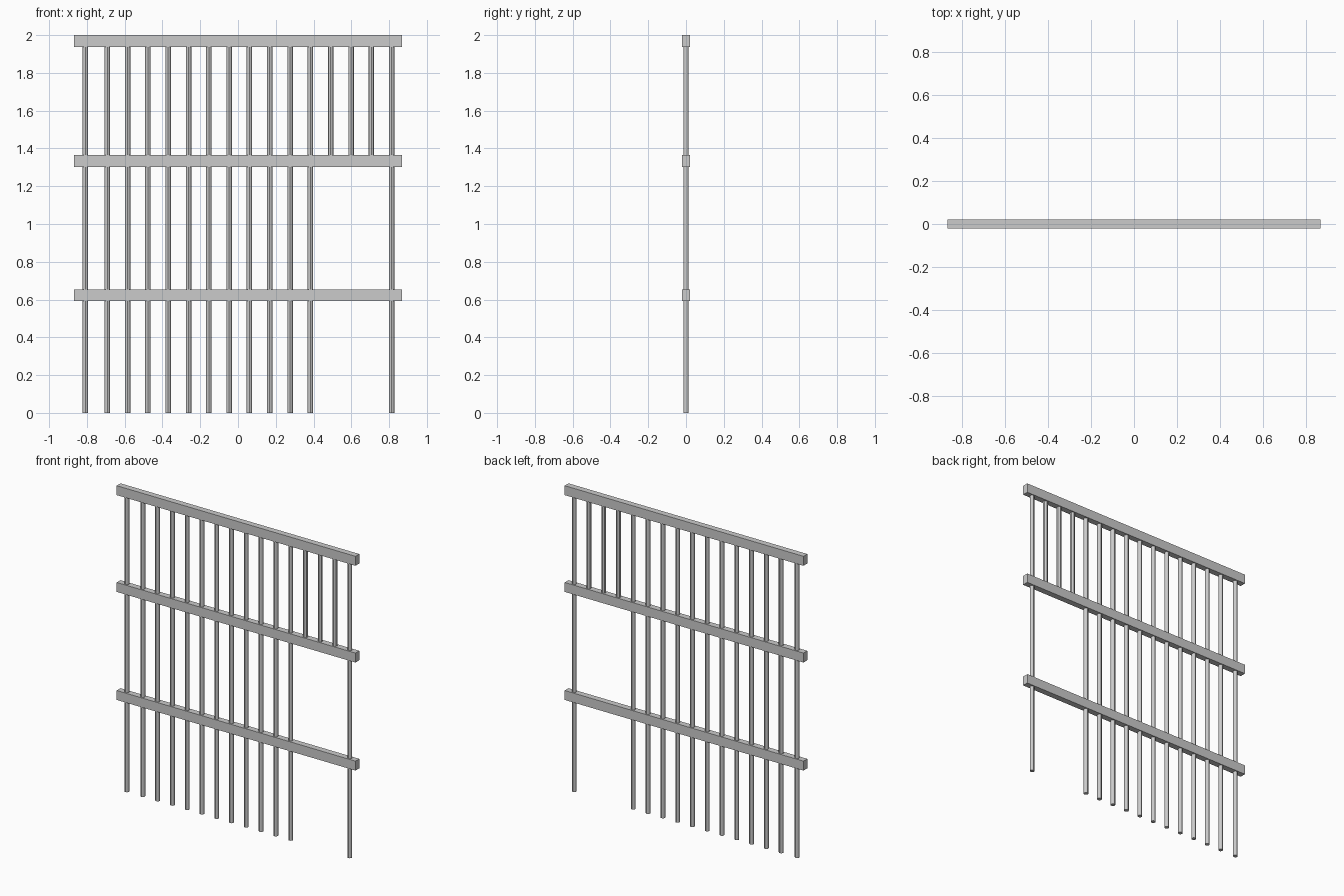
import bpy

cube = bpy.data.objects.get("Cube")
if cube:
    bpy.data.objects.remove(cube, do_unlink=True)

# One plain grey metal for the whole fence
grey = bpy.data.materials.new("grey metal")
grey.use_nodes = True
colour = (0.6, 0.6, 0.6, 1)
grey.diffuse_color = colour
grey.node_tree.nodes["Principled BSDF"].inputs["Base Color"].default_value = colour


def rail(name, bottom, top):
    bpy.ops.mesh.primitive_cube_add(size=1, location=(0, 0, (bottom + top) / 2))
    ob = bpy.context.object
    ob.name = name
    ob.scale = (1.736, 0.04, top - bottom)
    bpy.ops.object.transform_apply(location=False, rotation=False, scale=True)
    ob.data.materials.append(grey)


def bar(name, x, bottom, top):
    bpy.ops.mesh.primitive_cylinder_add(
        vertices=12, radius=0.0145, depth=top - bottom,
        location=(x, 0, (bottom + top) / 2))
    ob = bpy.context.object
    ob.name = name
    ob.data.materials.append(grey)
    bpy.ops.object.shade_smooth_by_angle()


# Horizontal rails
rail("top_rail", 1.938, 2.0)
rail("middle_rail", 1.302, 1.364)
rail("lower_rail", 0.592, 0.654)

# End posts and full-height bars
bar("right_post", -0.808, 0, 1.96)
bar("left_post", 0.813, 0, 1.96)
for i in range(11):
    bar(f"long_bar_{i + 1}", -0.692 + 0.1075 * i, 0, 1.96)

# Short bars above the opening
for i in range(3):
    bar(f"short_bar_{i + 1}", 0.491 + 0.1075 * i, 1.33, 1.96)
